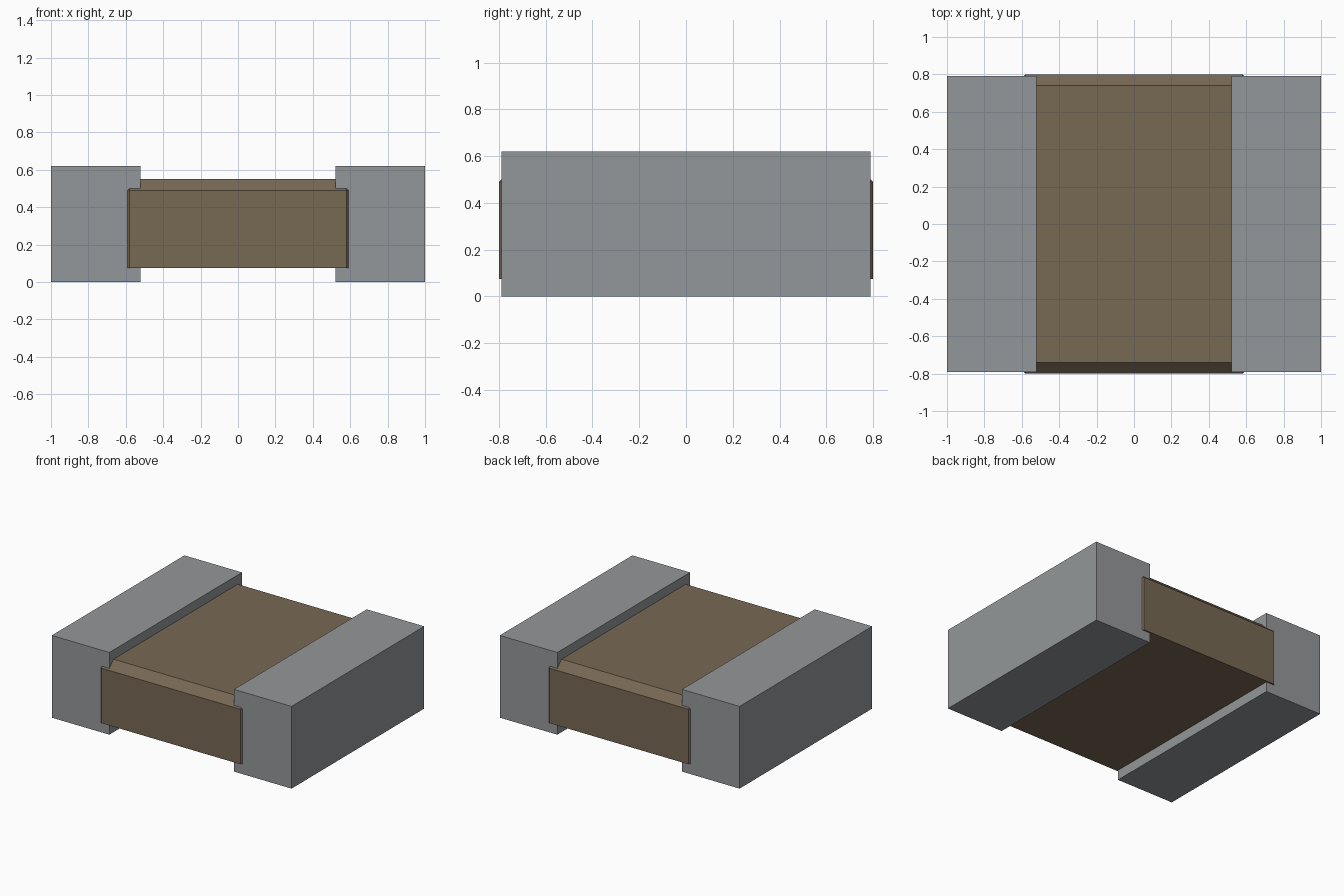
import bpy
import bmesh

cube = bpy.data.objects.get("Cube")
if cube:
    bpy.data.objects.remove(cube, do_unlink=True)


def make_material(name, color):
    mat = bpy.data.materials.new(name)
    mat.use_nodes = True
    mat.diffuse_color = color
    bsdf = next(n for n in mat.node_tree.nodes if n.type == "BSDF_PRINCIPLED")
    bsdf.inputs["Base Color"].default_value = color
    bsdf.inputs["Roughness"].default_value = 0.6
    return mat


def make_block(name, low, high, mat, chamfer=0):
    """Box between two corners; optionally chamfer all but the bottom edges."""
    bm = bmesh.new()
    bmesh.ops.create_cube(bm, size=1)
    for v in bm.verts:
        v.co = [lo + (c + 0.5) * (hi - lo) for c, lo, hi in zip(v.co, low, high)]
    if chamfer:
        edges = [e for e in bm.edges if max(v.co.z for v in e.verts) > low[2] + 0.01]
        bmesh.ops.bevel(bm, geom=edges, offset=chamfer, segments=1,
                        affect="EDGES", profile=0.5)
    mesh = bpy.data.meshes.new(name)
    bm.to_mesh(mesh)
    bm.free()
    mesh.materials.append(mat)
    obj = bpy.data.objects.new(name, mesh)
    bpy.context.collection.objects.link(obj)
    return obj


brown = make_material("ceramic_brown", (0.187, 0.138, 0.087, 1))
grey = make_material("metal_grey", (0.296, 0.309, 0.319, 1))

# Ceramic body, raised off the ground, its side ends held inside the terminals
make_block("ceramic_body", (-0.64, -0.8, 0.075), (0.64, 0.8, 0.55), brown, 0.06)

# Metal terminals at both ends
make_block("left_terminal", (0.52, -0.79, 0), (1, 0.79, 0.62), grey)
make_block("right_terminal", (-1, -0.79, 0), (-0.52, 0.79, 0.62), grey)
